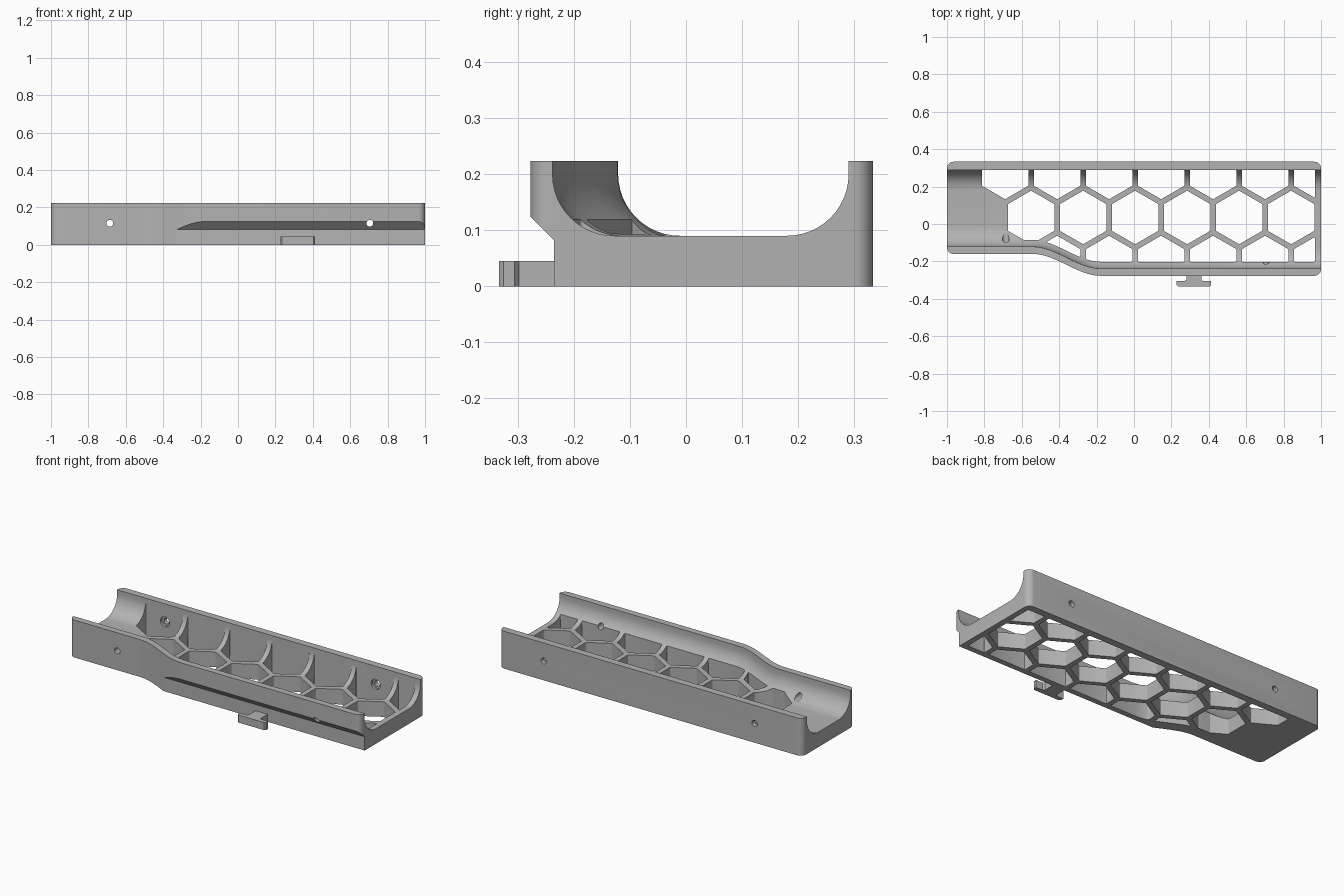
import bpy, bmesh, math
from mathutils import Vector

if "Cube" in bpy.data.objects:
    bpy.data.objects.remove(bpy.data.objects["Cube"])

HEIGHT, FLOOR, FILLET = 0.223, 0.09, 0.11
BACK_OUT, BACK_IN, FRONT_OUT, WALL = 0.333, 0.29, -0.16, 0.039
PITCH, RIB, ROW_Y = 0.278, 0.03, 0.035

grey = bpy.data.materials.new("plain grey")
grey.use_nodes = True
grey.diffuse_color = (0.45, 0.45, 0.45, 1)
grey.node_tree.nodes["Principled BSDF"].inputs["Base Color"].default_value = grey.diffuse_color


def finish(name, bm):
    bmesh.ops.recalc_face_normals(bm, faces=bm.faces)
    mesh = bpy.data.meshes.new(name)
    bm.to_mesh(mesh)
    bm.free()
    obj = bpy.data.objects.new(name, mesh)
    bpy.context.collection.objects.link(obj)
    mesh.materials.append(grey)
    return obj


def loft(bm, rings):
    """Closed solid through equal-length rings of points."""
    rows = [[bm.verts.new(p) for p in ring] for ring in rings]
    for a, b in zip(rows, rows[1:]):
        for i in range(len(a)):
            j = (i + 1) % len(a)
            bm.faces.new((a[i], a[j], b[j], b[i]))
    bm.faces.new(rows[0])
    bm.faces.new(rows[-1])


def prism(bm, outline, z0, z1):
    loft(bm, [[(x, y, z) for x, y in outline] for z in (z0, z1)])


def apply(obj):
    graph = bpy.context.evaluated_depsgraph_get()
    mesh = bpy.data.meshes.new_from_object(obj.evaluated_get(graph))
    obj.modifiers.clear()
    obj.data = mesh


def boolean(obj, tool, operation="DIFFERENCE"):
    mod = obj.modifiers.new("cut", "BOOLEAN")
    mod.operation, mod.solver, mod.object = operation, "EXACT", tool
    apply(obj)
    bpy.data.objects.remove(tool)


def front(x):
    """Outer front line: a straight run, a smooth jog outwards, a straight run."""
    t = min(max((x + 0.54) / 0.36, 0), 1)
    return FRONT_OUT - 0.117 * t * t * (3 - 2 * t)


jog = [-0.54 + 0.36 * i / 16 for i in range(17)]


def corner(cx, cy, start, r=0.035):
    return [(cx + r * math.cos(a), cy + r * math.sin(a))
            for a in (math.radians(start + 15 * i) for i in range(7))]


# Tray block with rounded upright corners
r = 0.035
outline = corner(-1 + r, FRONT_OUT + r, 180) + [(x, front(x)) for x in jog]
outline += corner(1 - r, front(1) + r, 270)
outline += corner(1 - r, BACK_OUT - r, 0) + corner(-1 + r, BACK_OUT - r, 90)
bm = bmesh.new()
prism(bm, outline, 0, HEIGHT)
tray = finish("tray", bm)

# Undercut with a sloped shoulder along the lower front
bm = bmesh.new()
step = [(-0.235, -0.1), (-0.235, 0.082), (-0.4, 0.247), (-0.4, -0.1)]
loft(bm, [[(x, y, z) for y, z in step] for x in (-1.2, 1.2)])
boolean(tray, finish("undercut", bm))


# Round-bottomed channel that follows the jog
def channel_section(x):
    y0, zc = front(x) + WALL, FLOOR + FILLET
    steps = [math.radians(90 * i / 12) for i in range(13)]
    pts = [(x, y0, 0.4)]
    pts += [(x, y0 + FILLET * (1 - math.cos(a)), zc - FILLET * math.sin(a)) for a in steps]
    pts += [(x, BACK_IN - FILLET * (1 - math.cos(a)), zc - FILLET * math.sin(a))
            for a in reversed(steps)]
    return pts + [(x, BACK_IN, 0.4)]


bm = bmesh.new()
loft(bm, [channel_section(x) for x in [-1.2] + jog + [1.2]])
boolean(tray, finish("channel", bm))

# Honeycomb openings, trimmed to stay clear of the walls
bm = bmesh.new()
radius = (PITCH - RIB) / math.sqrt(3)
for row in (-1, 0, 1):
    for col in range(6 if row == 0 else 7):
        cx = -0.55 + PITCH * (col - 0.5 * abs(row))
        cy = ROW_Y + row * PITCH * math.sqrt(3) / 2
        if row == -1 and col == 0:
            continue
        prism(bm, [(cx + radius * math.sin(math.radians(60 * k)),
                    cy + radius * math.cos(math.radians(60 * k))) for k in range(6)], -0.2, 0.5)
cells = finish("cells", bm)
bm = bmesh.new()
trim = [(x, front(x) + 0.075) for x in [-0.9] + jog + [0.967]]
prism(bm, trim + [(0.967, BACK_IN), (-0.9, BACK_IN)], -0.1, 0.4)
boolean(cells, finish("trim", bm), "INTERSECT")
soft = cells.modifiers.new("soft corners", "BEVEL")
soft.width, soft.segments, soft.limit_method = 0.012, 3, "ANGLE"
soft.angle_limit = math.radians(35)
apply(cells)
boolean(tray, cells)


# Screw holes through both walls, widened inside the back wall
def rod(x, rad, y0, y1):
    bm = bmesh.new()
    ring = [math.radians(15 * i) for i in range(24)]
    loft(bm, [[(x + rad * math.cos(a), y, 0.115 + rad * math.sin(a)) for a in ring]
              for y in (y0, y1)])
    return finish("screw_cutter", bm)


for x in (-0.685, 0.705):
    boolean(tray, rod(x, 0.018, -0.5, 0.5))
    boolean(tray, rod(x, 0.03, 0.22, BACK_IN + 0.015))

# T-shaped clip on the front
bm = bmesh.new()
half = [(0.04, -0.225), (0.04, -0.298), (0.05, -0.306), (0.093, -0.306),
        (0.093, -0.325), (0.085, -0.333)]
prism(bm, [(0.32 + x, y) for x, y in half] + [(0.32 - x, y) for x, y in reversed(half)], 0, 0.045)
clip = finish("front_clip", bm)

for obj in (tray, clip):
    bpy.ops.object.select_all(action="DESELECT")
    obj.select_set(True)
    bpy.context.view_layer.objects.active = obj
    bpy.ops.object.shade_smooth_by_angle(angle=math.radians(30))
